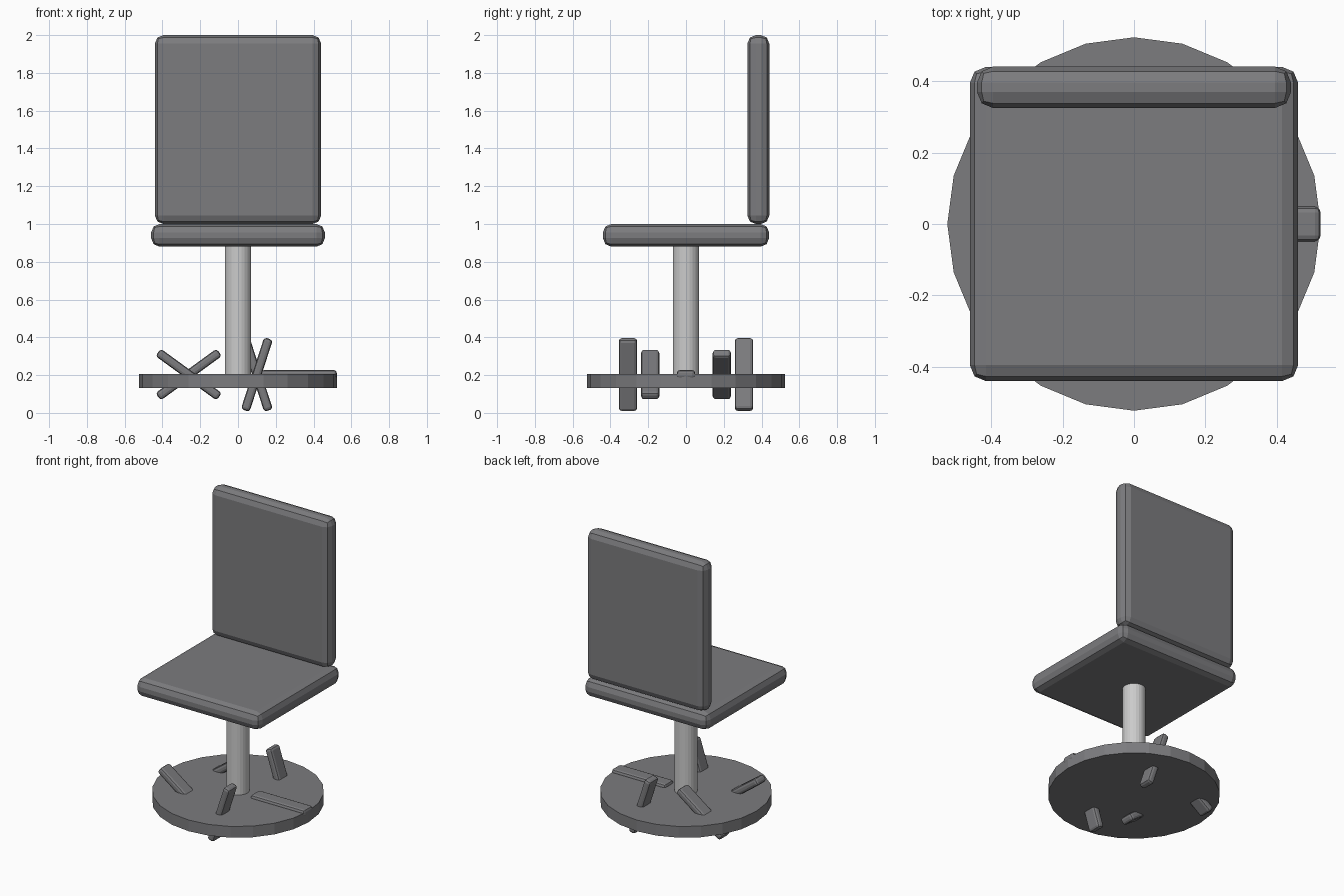
import bpy
from math import cos, sin, radians

if "Cube" in bpy.data.objects:
    bpy.data.objects.remove(bpy.data.objects["Cube"])


def material(name, value):
    mat = bpy.data.materials.new(name)
    mat.diffuse_color = (value, value, value * 1.05, 1)
    mat.use_nodes = True
    mat.node_tree.nodes["Principled BSDF"].inputs["Base Color"].default_value = mat.diffuse_color
    return mat


dark = material("dark_grey", 0.2)
steel = material("light_grey", 0.6)


def soft_box(name, centre, size, bevel, turn=0):
    bpy.ops.mesh.primitive_cube_add(size=1)
    obj = bpy.context.object
    obj.name = name
    obj.scale = size
    bpy.ops.object.transform_apply(location=False, rotation=False, scale=True)
    obj.location = centre
    obj.rotation_euler = (0, turn, 0)
    mod = obj.modifiers.new("rounded_edges", 'BEVEL')
    mod.width = bevel
    mod.segments = 2
    obj.data.materials.append(dark)
    return obj


def cylinder(name, radius, z0, z1, mat):
    bpy.ops.mesh.primitive_cylinder_add(vertices=24, radius=radius, depth=z1 - z0,
                                        location=(0, 0, (z0 + z1) / 2))
    obj = bpy.context.object
    obj.name = name
    obj.data.materials.append(mat)
    return obj


# Cushions
soft_box("seat", (0, 0, 0.94), (0.92, 0.88, 0.12), 0.045)
soft_box("backrest", (0, 0.383, 1.5), (0.88, 0.116, 1.0), 0.045)

# Column and round base
cylinder("column", 0.07, 0.18, 0.9, steel)
cylinder("base_disc", 0.523, 0.132, 0.207, dark)

# Five spokes around the base, each tilted about y by its own ring angle
for i in range(5):
    a = radians(72 * i)
    soft_box(f"base_spoke_{i + 1}", (0.323 * cos(a), 0.323 * sin(a), 0.203),
             (0.4, 0.097, 0.048), 0.016, a)
